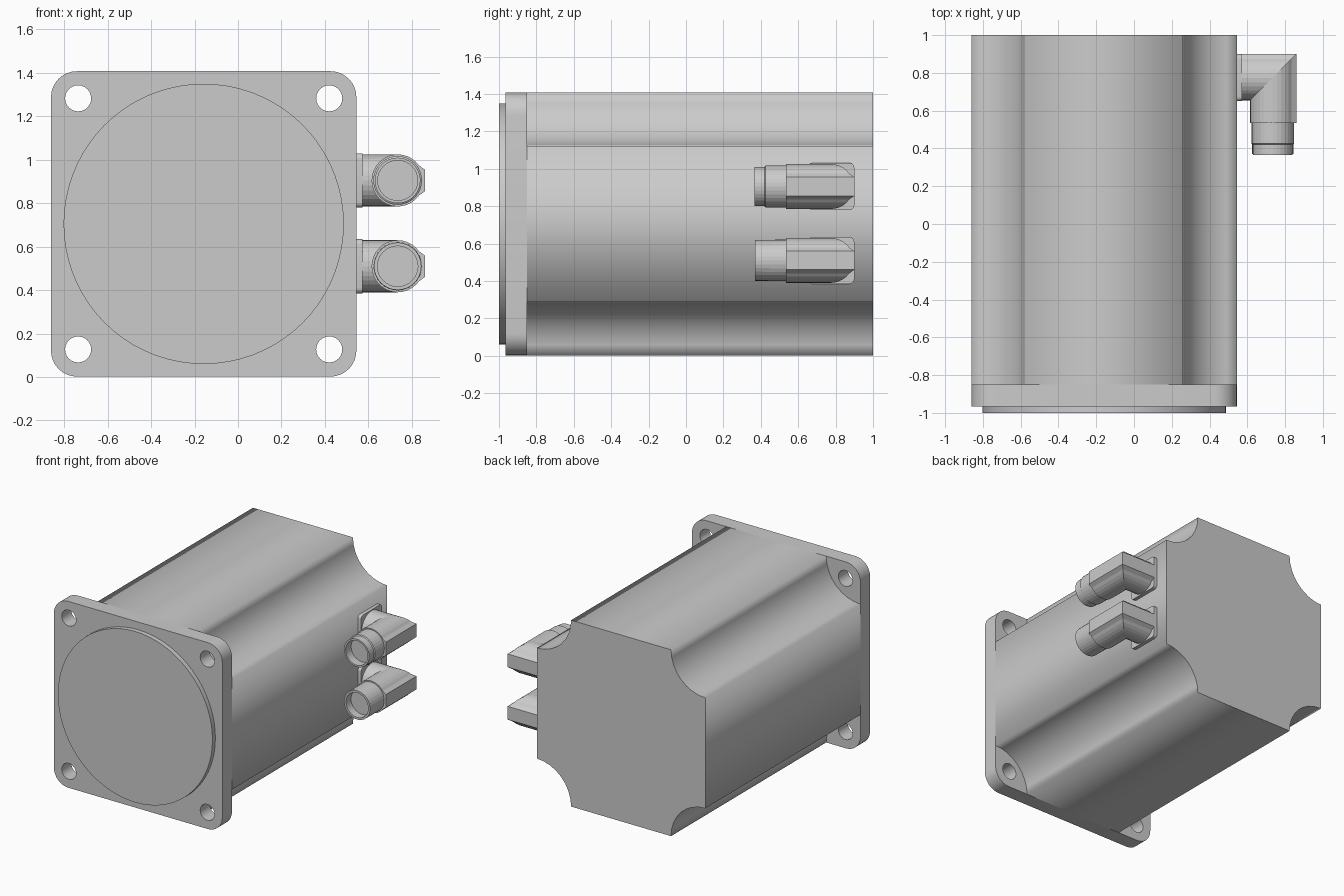
import bpy, bmesh
from math import sin, cos, pi, radians

if "Cube" in bpy.data.objects:
    bpy.data.objects.remove(bpy.data.objects["Cube"])

CX, CZ, H = -0.158, 0.705, 0.703   # motor axis and half width
SIDES = ((1, 1, 0), (-1, 1, 90), (-1, -1, 180), (1, -1, 270))


def arc(x, y, r, a0, a1, n):
    """n+1 points of an arc, angles in degrees."""
    return [(x + r * cos(radians(a0 + (a1 - a0) * i / n)),
             y + r * sin(radians(a0 + (a1 - a0) * i / n))) for i in range(n + 1)]


def circle(x, y, r, n):
    return arc(x, y, r, 0, 360, n)[:-1]


def rounded_square(h, r, n):
    pts = []
    for sx, sy, a in SIDES:
        pts += arc(sx * (h - r), sy * (h - r), r, a, a + 90, n)
    return pts


def plate(name, loops, depth, location, rotation):
    """Extrude a filled outline (later loops are holes) both ways from its centre."""
    cu = bpy.data.curves.new(name, 'CURVE')
    cu.dimensions = '2D'
    cu.fill_mode = 'BOTH'
    cu.extrude = depth / 2
    for loop in loops:
        sp = cu.splines.new('POLY')
        sp.points.add(len(loop) - 1)
        for p, (x, y) in zip(sp.points, loop):
            p.co = (x, y, 0, 1)
        sp.use_cyclic_u = True
    ob = bpy.data.objects.new(name, cu)
    bpy.context.collection.objects.link(ob)
    ob.location = location
    ob.rotation_euler = rotation
    bpy.ops.object.select_all(action='DESELECT')
    ob.select_set(True)
    bpy.context.view_layer.objects.active = ob
    bpy.ops.object.convert(target='MESH')
    return ob


def loft(name, rings):
    """Skin a list of equal-length point rings and cap both ends."""
    bm = bmesh.new()
    vs = [[bm.verts.new(p) for p in ring] for ring in rings]
    n = len(vs[0])
    for a, b in zip(vs, vs[1:]):
        for i in range(n):
            j = (i + 1) % n
            bm.faces.new((a[i], a[j], b[j], b[i]))
    bm.faces.new(vs[0])
    bm.faces.new(vs[-1])
    bmesh.ops.recalc_face_normals(bm, faces=bm.faces)
    me = bpy.data.meshes.new(name)
    bm.to_mesh(me)
    bm.free()
    ob = bpy.data.objects.new(name, me)
    bpy.context.collection.objects.link(ob)
    return ob


FRONT = (pi / 2, 0, 0)

# Mounting flange with four bolt holes
holes = [circle(sx * 0.578, sy * 0.578, 0.06, 24) for sx, sy, _ in SIDES]
plate("mounting_flange", [rounded_square(H, 0.12, 8)] + holes, 0.115,
      (CX, -0.9075, CZ), FRONT)

# Round pilot disc on the front
plate("pilot_disc", [circle(0, 0, 0.645, 72)], 0.035, (CX, -0.9825, CZ), FRONT)

# Body with scooped corners
scoops = []
for sx, sy, a in SIDES:
    scoops += arc(sx * H, sy * H, 0.286, a + 270, a + 180, 8)
plate("motor_body", [scoops], 1.85, (CX, 0.075, CZ), FRONT)

# Two angled connectors on the right side
AX, AY = 0.735, 0.775
stepped = [(.092, .43), (.092, .365), (.105, .365), (.105, .42), (.112, .425), (.112, .535)]
plain = [(.093, .43), (.093, .37), (.109, .37), (.111, .535)]
elbow_profile = arc(0, 0, 0.12, 35, 325, 26) + [(0.125, -0.05), (0.125, 0.05)]
for label, z, steps in (("upper", 0.905, stepped), ("lower", 0.51, plain)):
    # Thin base pad
    plate(label + "_connector_pad", [rounded_square(0.125, 0.025, 4)], 0.027,
          (0.5585, AY, z), (pi / 2, 0, pi / 2))
    # Mitred elbow
    loft(label + "_connector_elbow", [
        [(AX + u, 0.535, z + v) for u, v in elbow_profile],
        [(AX + u, AY + u, z + v) for u, v in elbow_profile],
        [(0.57, AY + u, z + v) for u, v in elbow_profile]])
    # Hollow plug end
    loft(label + "_connector_plug",
         [[(x, y, zz) for x, zz in circle(AX, z, r, 32)] for r, y in steps])
